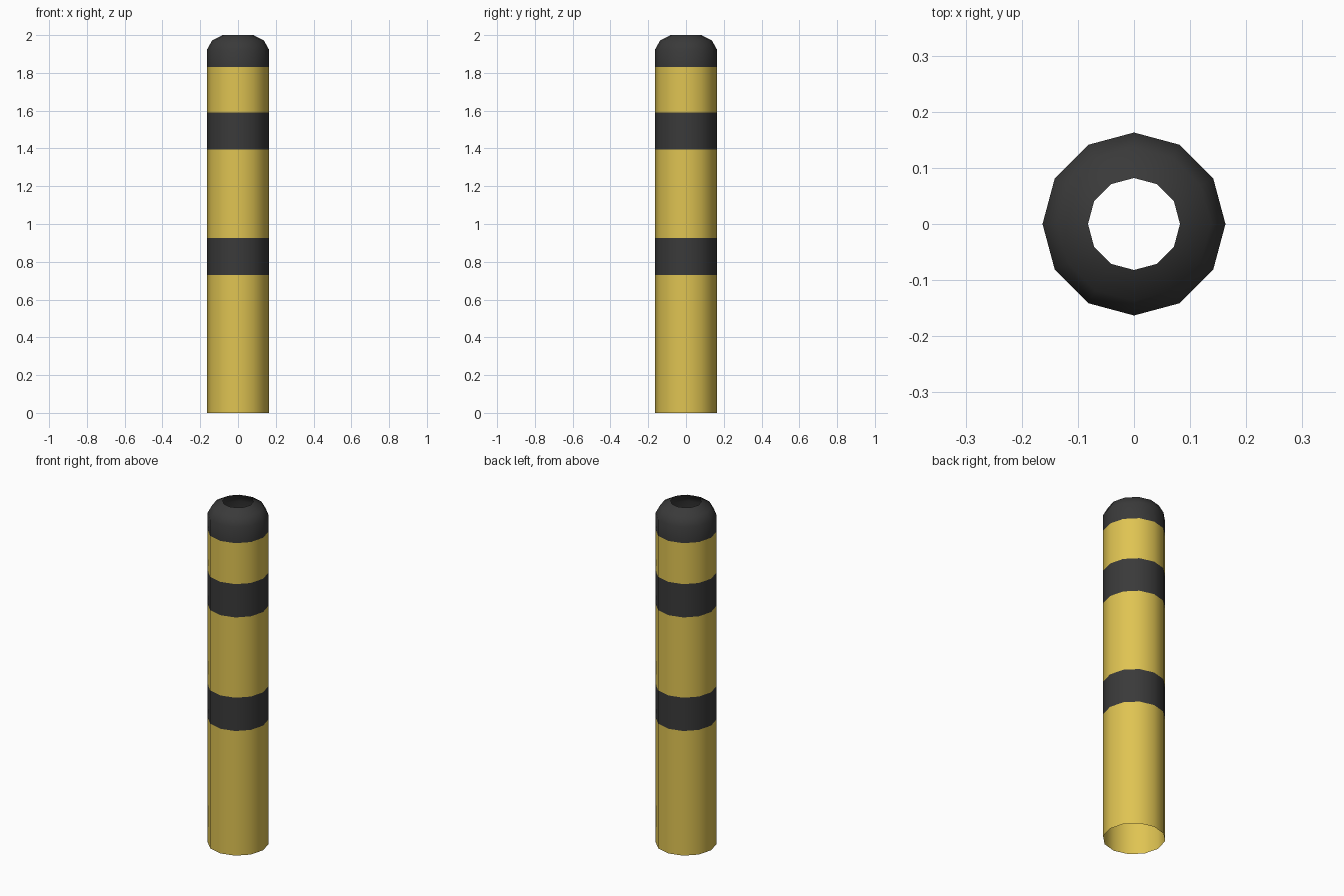
import bpy, bmesh, math

if "Cube" in bpy.data.objects:
    bpy.data.objects.remove(bpy.data.objects["Cube"])

SIDES = 12
R = 0.163


def material(name, rgb):
    m = bpy.data.materials.new(name)
    m.diffuse_color = (*rgb, 1.0)
    m.use_nodes = True
    m.node_tree.nodes["Principled BSDF"].inputs["Base Color"].default_value = m.diffuse_color
    return m


yellow = material("safety yellow", (0.74, 0.55, 0.085))
black = material("soft black", (0.042, 0.042, 0.042))

# Open shell profile: straight post, then a rounded shoulder to the top hole
profile = [(R, 0.0), (R, 0.73), (R, 0.925), (R, 1.395), (R, 1.59),
           (R, 1.83), (R, 1.925), (0.137, 1.972), (0.082, 2.0)]
# Heights of the black bands and cap
dark_zones = [(0.73, 0.925), (1.395, 1.59), (1.83, 2.0)]

bm = bmesh.new()
rings = [[bm.verts.new((r * math.cos(math.tau * i / SIDES),
                        r * math.sin(math.tau * i / SIDES), z))
          for i in range(SIDES)] for r, z in profile]

# Skin the rings and colour the faces by height
for low, high in zip(rings, rings[1:]):
    for i in range(SIDES):
        j = (i + 1) % SIDES
        f = bm.faces.new((low[i], low[j], high[j], high[i]))
        f.smooth = True
        z = f.calc_center_median().z
        f.material_index = int(any(a < z < b for a, b in dark_zones))

mesh = bpy.data.meshes.new("bollard_post")
bm.to_mesh(mesh)
bm.free()
mesh.materials.append(yellow)
mesh.materials.append(black)
post = bpy.data.objects.new("bollard_post", mesh)
bpy.context.collection.objects.link(post)
